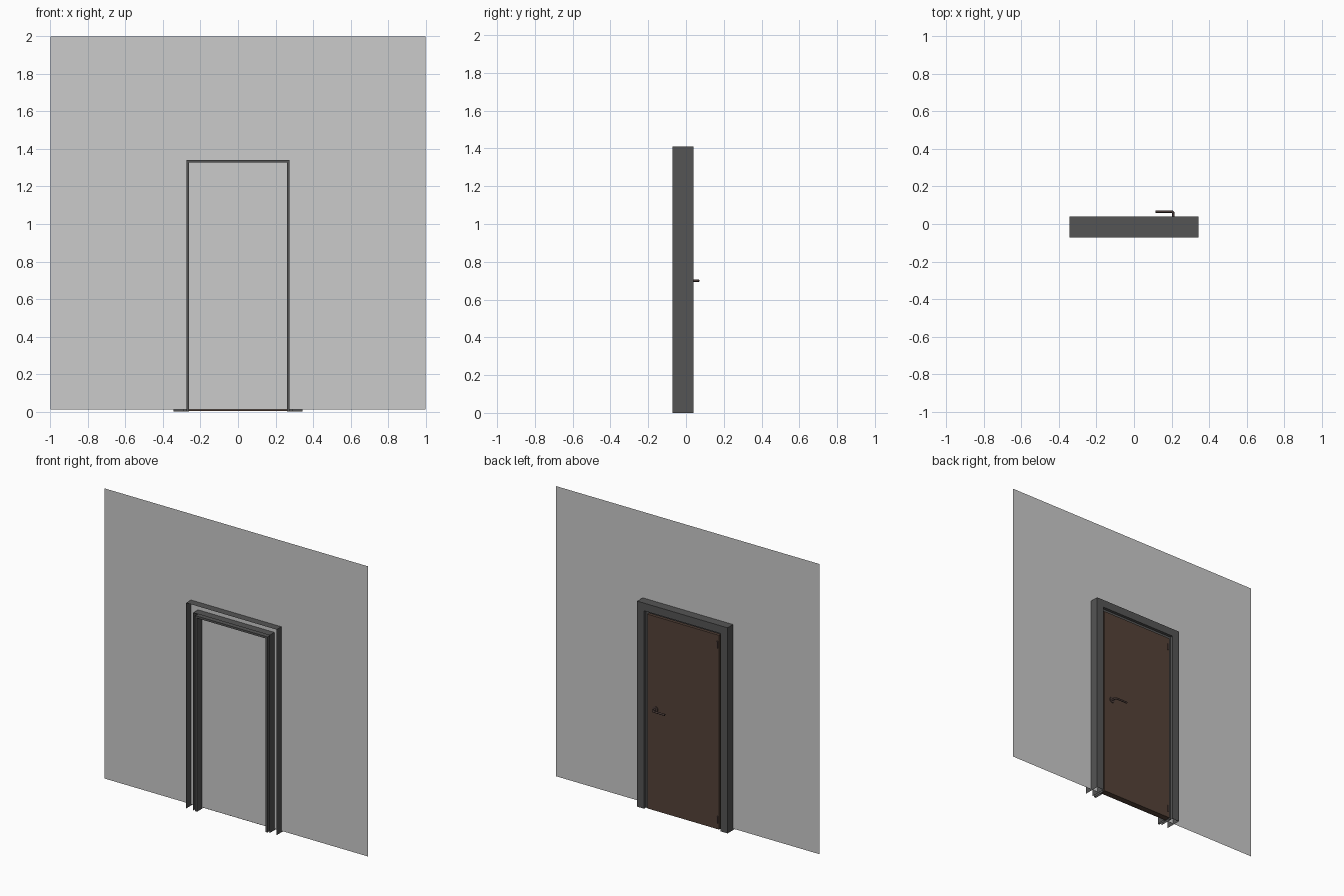
import bpy, bmesh, math
from mathutils import Matrix

if "Cube" in bpy.data.objects:
    bpy.data.objects.remove(bpy.data.objects["Cube"])


def material(name, colour):
    m = bpy.data.materials.new(name)
    m.diffuse_color = (*colour, 1)
    m.use_nodes = True
    m.node_tree.nodes["Principled BSDF"].inputs["Base Color"].default_value = m.diffuse_color
    return m


DARK = material("dark_grey", (0.09, 0.09, 0.09))
BROWN = material("brown", (0.09, 0.055, 0.04))
METAL = material("dark_bronze", (0.07, 0.045, 0.04))


def finish(name, bm, mat=None):
    me = bpy.data.meshes.new(name)
    bm.to_mesh(me)
    bm.free()
    ob = bpy.data.objects.new(name, me)
    bpy.context.collection.objects.link(ob)
    if mat:
        me.materials.append(mat)
    return ob


def box(name, lo, hi, mat, bevel=0):
    bm = bmesh.new()
    bmesh.ops.create_cube(bm, size=1)
    for v in bm.verts:
        v.co = [(a + b) / 2 + c * (b - a) for a, b, c in zip(lo, hi, v.co)]
    if bevel:
        bmesh.ops.bevel(bm, geom=bm.edges[:], offset=bevel, segments=2,
                        affect='EDGES', profile=0.5)
    return finish(name, bm, mat)


def sheet_frame(name, profile, mat):
    """Sweep an open (half width, y) profile up, across and down the doorway."""
    bm = bmesh.new()
    rows = []
    for o, y in profile:
        top = o + 1.067
        rows.append([bm.verts.new(p) for p in
                     ((-o, y, 0), (-o, y, top), (o, y, top), (o, y, 0))])
    for a, b in zip(rows, rows[1:]):
        for i in range(3):
            bm.faces.new((a[i], a[i + 1], b[i + 1], b[i]))
    return finish(name, bm, mat)


def cylinder_y(name, x, z, y0, y1, r, mat):
    bm = bmesh.new()
    bmesh.ops.create_cone(bm, cap_ends=True, segments=32, radius1=r, radius2=r, depth=y1 - y0,
                          matrix=Matrix.Translation((x, (y0 + y1) / 2, z)) @ Matrix.Rotation(math.pi / 2, 4, 'X'))
    for f in bm.faces:
        f.smooth = len(f.verts) == 4
    return finish(name, bm, mat)


# wall: one plane behind the casing
bm = bmesh.new()
bm.faces.new([bm.verts.new(p) for p in
              ((-1, -0.02, 0.01), (1, -0.02, 0.01), (1, -0.02, 2), (-1, -0.02, 2))])
finish("wall", bm)

# casing and the stepped jamb inside it, both thin open sheets
sheet_frame("casing", [(0.343, -0.072), (0.343, 0.04), (0.29, 0.04), (0.29, -0.072)], DARK)
sheet_frame("jamb", [(0.29, 0.02), (0.274, 0.02), (0.274, -0.072), (0.26, -0.072),
                     (0.26, -0.012), (0.274, -0.012)], DARK)

# door leaf
box("door_leaf", (-0.272, -0.01, 0.004), (0.272, 0.031, 1.336), BROWN)

# hinges
for i, z in enumerate((0.07, 1.27)):
    box(f"hinge_{i + 1}", (-0.266, 0.028, z - 0.024), (-0.256, 0.036, z + 0.024), METAL, 0.002)

# handle: rose, then a bent round lever
HX, HZ = 0.21, 0.70
cylinder_y("handle_rose", HX, HZ, 0.03, 0.036, 0.02, METAL)
curve = bpy.data.curves.new("lever_path", 'CURVE')
curve.dimensions = '3D'
curve.bevel_depth = 0.0065
curve.bevel_resolution = 3
curve.use_fill_caps = True
path = [(HX, 0.034, HZ), (HX, 0.056, HZ)]
path += [(HX - 0.01 + 0.01 * math.cos(a), 0.056 + 0.01 * math.sin(a), HZ)
         for a in (math.pi / 8, math.pi / 4, 3 * math.pi / 8)]
path += [(HX - 0.01, 0.066, HZ), (0.115, 0.066, HZ)]
sp = curve.splines.new('POLY')
sp.points.add(len(path) - 1)
for p, co in zip(sp.points, path):
    p.co = (*co, 1)
lever = bpy.data.objects.new("handle_lever", curve)
bpy.context.collection.objects.link(lever)
curve.materials.append(METAL)
